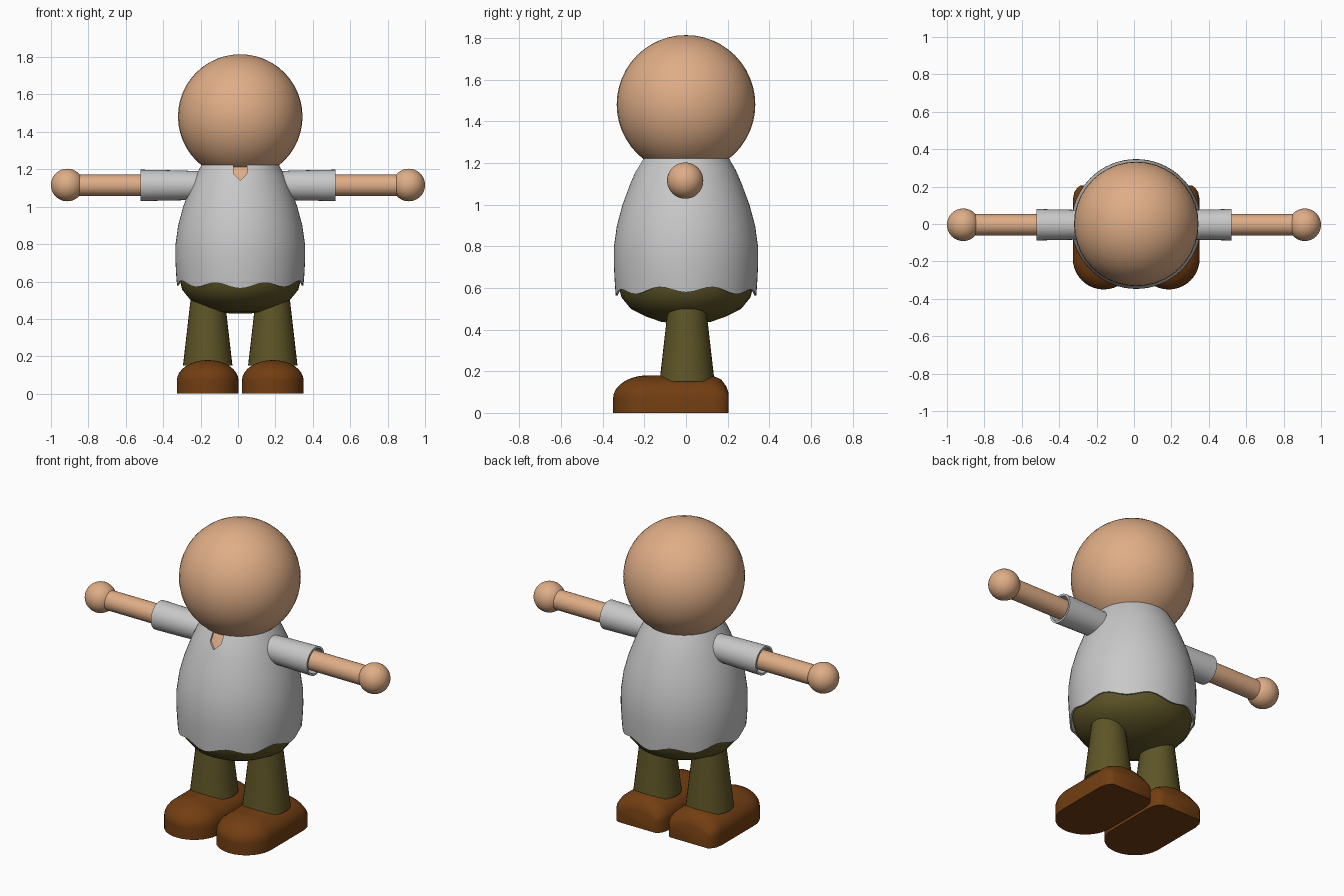
import bpy, bmesh, math
from mathutils import Matrix, Vector

if "Cube" in bpy.data.objects:
    bpy.data.objects.remove(bpy.data.objects["Cube"])

CX = 0.012  # the figure's own centre line


def mat(name, rgb):
    m = bpy.data.materials.new(name)
    m.diffuse_color = (*rgb, 1)
    m.use_nodes = True
    m.node_tree.nodes["Principled BSDF"].inputs["Base Color"].default_value = m.diffuse_color
    return m


SKIN = mat("skin", (0.74, 0.42, 0.24))
SHIRT = mat("shirt_grey", (0.58, 0.58, 0.58))
OLIVE = mat("trouser_olive", (0.11, 0.09, 0.02))
BROWN = mat("shoe_brown", (0.17, 0.048, 0.006))


def finish(name, bm, material, angle=40):
    me = bpy.data.meshes.new(name)
    bm.to_mesh(me)
    bm.free()
    ob = bpy.data.objects.new(name, me)
    bpy.context.collection.objects.link(ob)
    me.materials.append(material)
    smooth(ob, angle)
    return ob


def activate(ob):
    bpy.ops.object.select_all(action='DESELECT')
    ob.select_set(True)
    bpy.context.view_layer.objects.active = ob


def smooth(ob, angle=40):
    activate(ob)
    bpy.ops.object.shade_smooth_by_angle(angle=math.radians(angle))


def lathe(name, profile, material, loc, rot_y=0, seg=32, caps=True, hem=None):
    """Turn (radius, height) points, listed bottom to top, about z."""
    bm = bmesh.new()
    rings = []
    for k, (r, z) in enumerate(profile):
        ring = []
        for j in range(seg):
            a = 2 * math.pi * j / seg
            zz = hem(a) if hem and k == 0 else z
            ring.append(bm.verts.new((r * math.cos(a), r * math.sin(a), zz)))
        rings.append(ring)
    for lo, hi in zip(rings, rings[1:]):
        for j in range(seg):
            n = (j + 1) % seg
            bm.faces.new((lo[j], lo[n], hi[n], hi[j]))
    if caps:
        bm.faces.new(rings[0][::-1])
        bm.faces.new(rings[-1])
    bm.transform(Matrix.Translation(Vector(loc)) @ Matrix.Rotation(rot_y, 4, 'Y'))
    return finish(name, bm, material)


def ball(name, r, loc, material):
    bm = bmesh.new()
    bmesh.ops.create_uvsphere(bm, u_segments=40, v_segments=24, radius=r)
    bm.transform(Matrix.Translation(Vector(loc)))
    return finish(name, bm, material)


def apply_mod(ob, kind, **props):
    m = ob.modifiers.new(kind.lower(), kind)
    for k, v in props.items():
        setattr(m, k, v)
    activate(ob)
    bpy.ops.object.modifier_apply(modifier=m.name)


# Head
ball("head", 0.333, (CX, 0, 1.482), SKIN)

# Body under the clothes: trousers seat below, skin chest above
shirt_profile = [(0.338, 0.585), (0.343, 0.64), (0.347, 0.72), (0.346, 0.8),
                 (0.332, 0.9), (0.305, 1.0), (0.268, 1.1), (0.24, 1.165), (0.207, 1.222)]
lathe("trousers_seat", [(0.06, 0.43), (0.12, 0.438), (0.19, 0.462), (0.265, 0.5),
                        (0.31, 0.555), (0.324, 0.61), (0.326, 0.66)], OLIVE, (CX, 0, 0), seg=48)
lathe("chest", [(r - 0.018, z) for r, z in shirt_profile[2:]], SKIN, (CX, 0, 0), seg=48)

# Shirt with a wavy hem and a notch at the neck
shirt = lathe("shirt", shirt_profile, SHIRT, (CX, 0, 0), seg=64, caps=False,
              hem=lambda a: 0.585 - 0.014 * math.cos(8 * a) + 0.008 * math.cos(2 * a))
apply_mod(shirt, 'SOLIDIFY', thickness=0.01, offset=-1)

bm = bmesh.new()
outline = [(0, 1.14), (0.036, 1.175), (0.036, 1.3), (-0.036, 1.3), (-0.036, 1.175)]
f = bm.faces.new([bm.verts.new((CX + x, -0.5, z)) for x, z in outline])
ext = bmesh.ops.extrude_face_region(bm, geom=[f])
bmesh.ops.translate(bm, vec=(0, 0.45, 0),
                    verts=[v for v in ext["geom"] if isinstance(v, bmesh.types.BMVert)])
bmesh.ops.recalc_face_normals(bm, faces=bm.faces)
cutter = finish("neck_cutter", bm, SHIRT)
cutter.hide_render = True
apply_mod(shirt, 'BOOLEAN', operation='DIFFERENCE', solver='EXACT', object=cutter)
bpy.data.objects.remove(cutter)
smooth(shirt)


# Shoe: dome sections along its length, rounded toe, steeper heel
def shoe(name, x0):
    base, w0, h0, n = 0.07, 0.165, 0.18, 16
    stations = [(0.205, 0.125, 0.095), (0.195, 0.14, 0.125), (0.17, 0.157, 0.16),
                (0.13, w0, h0 - 0.002), (0.0, w0, h0)]
    for i in range(11):
        t = math.radians(88) * i / 10
        stations.append((-0.185 - w0 * math.sin(t), w0 * math.cos(t),
                         base + (h0 - base) * math.cos(t)))
    bm = bmesh.new()
    rows = []
    for y, w, h in stations:
        pts = [(w, 0)]
        for k in range(n + 1):
            a = math.pi * k / n
            pts.append((w * math.cos(a), base + (h - base) * math.sin(a)))
        pts.append((-w, 0))
        rows.append([bm.verts.new((x0 + x, y, z)) for x, z in pts])
    for a, b in zip(rows, rows[1:]):
        for k in range(len(a)):
            m = (k + 1) % len(a)
            bm.faces.new((a[k], a[m], b[m], b[k]))
    bm.faces.new(rows[0])
    bm.faces.new(rows[-1])
    bmesh.ops.recalc_face_normals(bm, faces=bm.faces)
    finish(name, bm, BROWN, 50)


# Paired parts
for side, s in (("right", 1), ("left", -1)):
    x = CX + s * 0.174
    shoe(side + "_shoe", x)
    lathe(side + "_trouser_leg", [(0.132, 0.152), (0.092, 0.5)], OLIVE, (x, 0.005, 0))
    turn = s * math.pi / 2
    lathe(side + "_arm", [(0.057, 0.22), (0.057, 0.86)], SKIN, (0, -0.004, 1.114), turn)
    sleeve = lathe(side + "_sleeve", [(0.076, 0.2), (0.08, 0.32), (0.084, 0.52)], SHIRT,
                   (0, -0.004, 1.114), turn, caps=False)
    apply_mod(sleeve, 'SOLIDIFY', thickness=0.012, offset=-1)
    smooth(sleeve)
    ball(side + "_hand", 0.087, (s * 0.913, -0.004, 1.116), SKIN)
